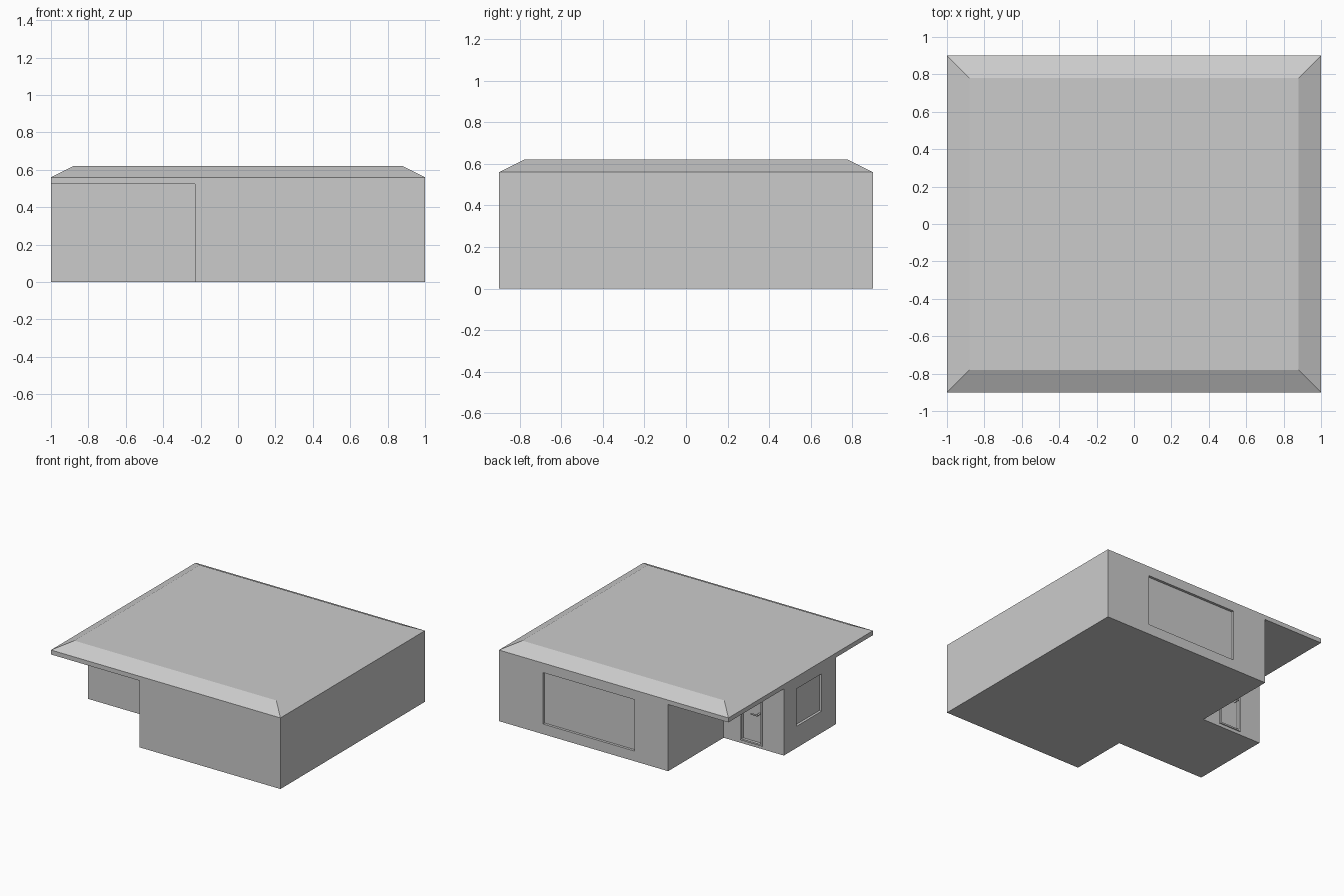
import bpy, bmesh, math

if "Cube" in bpy.data.objects:
    bpy.data.objects.remove(bpy.data.objects["Cube"])


def mesh_object(name, bm):
    bmesh.ops.recalc_face_normals(bm, faces=bm.faces)
    me = bpy.data.meshes.new(name)
    bm.to_mesh(me)
    bm.free()
    ob = bpy.data.objects.new(name, me)
    bpy.context.collection.objects.link(ob)
    return ob


def prism(name, outline, z0, z1):
    bm = bmesh.new()
    face = bm.faces.new([bm.verts.new((x, y, z0)) for x, y in outline])
    ext = bmesh.ops.extrude_face_region(bm, geom=[face], use_keep_orig=True)
    for v in ext["geom"]:
        if isinstance(v, bmesh.types.BMVert):
            v.co.z = z1
    return mesh_object(name, bm)


def box(name, x0, x1, y0, y1, z0, z1):
    return prism(name, [(x0, y0), (x1, y0), (x1, y1), (x0, y1)], z0, z1)


def cut(target, *bounds):
    cutter = box("cutter", *bounds)
    cutter.hide_render = True
    mod = target.modifiers.new("recess", "BOOLEAN")
    mod.operation, mod.object, mod.solver = "DIFFERENCE", cutter, "EXACT"
    bpy.context.view_layer.objects.active = target
    bpy.ops.object.modifier_apply(modifier=mod.name)
    bpy.data.objects.remove(cutter)


def rod(name, radius, length, location, rotation):
    bpy.ops.mesh.primitive_cylinder_add(vertices=16, radius=radius, depth=length,
                                        location=location, rotation=rotation)
    ob = bpy.context.object
    ob.name = name
    bpy.ops.object.shade_smooth_by_angle()
    return ob


EAVE, RIM, TOP = 0.525, 0.56, 0.62
DOOR_Y = 0.21

# Walls: square plan with the two left corners notched out
walls = prism("walls", [(-0.23, -0.9), (1, -0.9), (1, 0.9), (-0.475, 0.9),
                        (-0.475, DOOR_Y), (-1, DOOR_Y), (-1, -0.44), (-0.23, -0.44)],
              0, EAVE)

# Recessed back window, side window and doorway
cut(walls, -0.18, 0.615, 0.88, 1.0, 0.08, 0.485)
cut(walls, -1.1, -0.98, -0.26, 0.05, 0.17, 0.465)
cut(walls, -0.805, -0.635, DOOR_Y - 0.015, 0.4, 0.035, 0.37)

# Roof: thin slab with a chamfered rim
bm = bmesh.new()
rings = [[bm.verts.new((sx * (1 - inset), sy * (0.9 - inset), z))
          for sx, sy in ((-1, -1), (1, -1), (1, 1), (-1, 1))]
         for inset, z in ((0, EAVE), (0, RIM), (0.12, TOP))]
for low, high in zip(rings, rings[1:]):
    for i in range(4):
        j = (i + 1) % 4
        bm.faces.new((low[i], low[j], high[j], high[i]))
bm.faces.new(rings[0])
bm.faces.new(rings[-1])
mesh_object("roof", bm)

# Door frame: slim raised border around the doorway
frame = box("door_frame", -0.815, -0.625, DOOR_Y - 0.015, DOOR_Y + 0.008, 0.025, 0.38)
cut(frame, -0.803, -0.637, DOOR_Y - 0.1, DOOR_Y + 0.1, 0.037, 0.368)

# Door handle: stem and lever
rod("handle_stem", 0.007, 0.04, (-0.78, DOOR_Y + 0.005, 0.265), (math.pi / 2, 0, 0))
rod("handle_lever", 0.006, 0.06, (-0.757, DOOR_Y + 0.022, 0.265), (0, math.pi / 2, 0))
